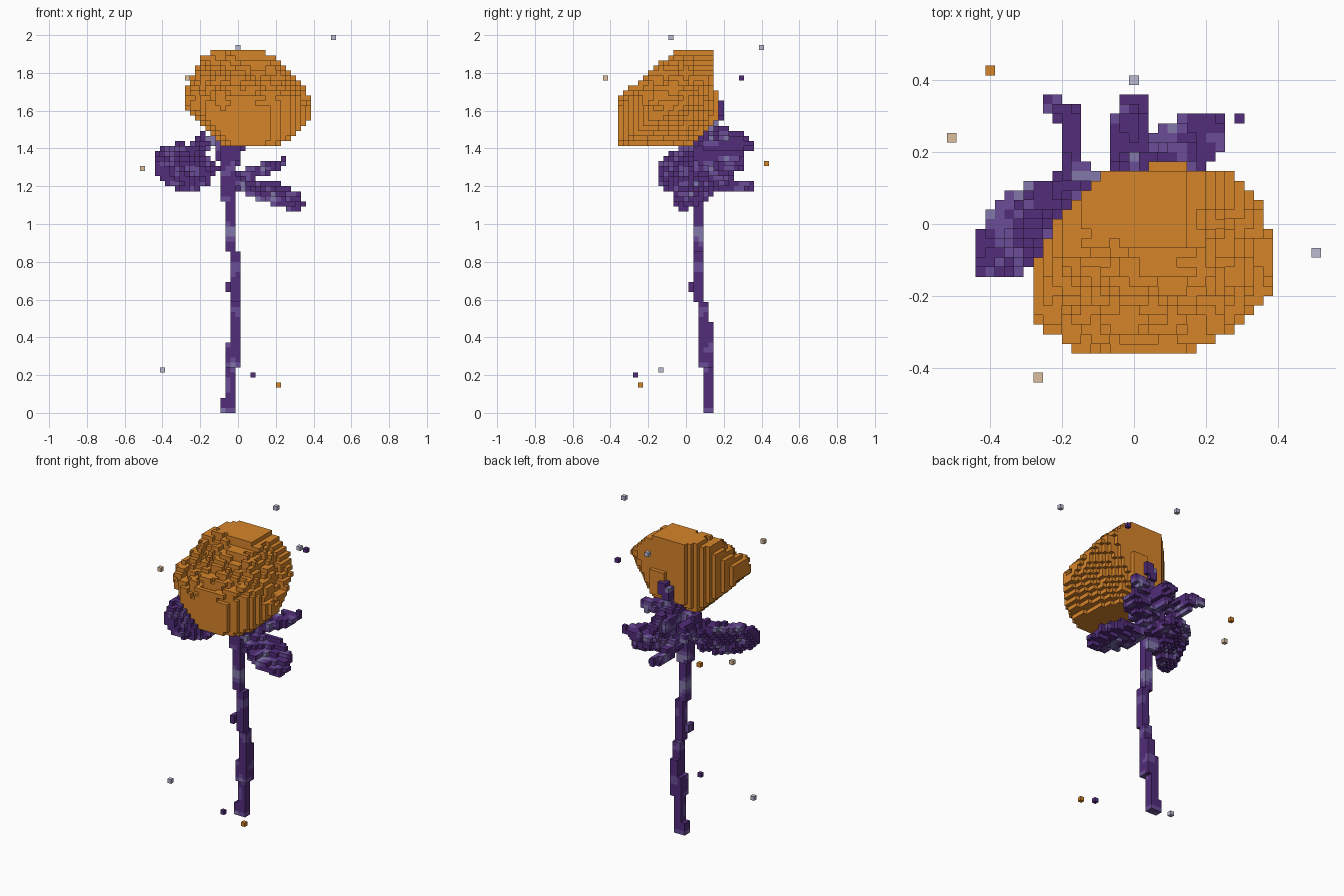
import bpy, bmesh, math
from mathutils import Vector, noise

if "Cube" in bpy.data.objects:
    bpy.data.objects.remove(bpy.data.objects["Cube"])

S = 2 / 75          # cell size
taken = set()       # cells already used by a part


def linear(c):
    c /= 255
    return c / 12.92 if c <= 0.04045 else ((c + 0.055) / 1.055) ** 2.4


def material(name, rgb):
    m = bpy.data.materials.new(name)
    m.use_nodes = True
    col = (*[linear(c) for c in rgb], 1)
    m.diffuse_color = col
    m.node_tree.nodes["Principled BSDF"].inputs["Base Color"].default_value = col
    return m


orange = material("orange", (214, 132, 42))
dark = material("dark purple", (82, 45, 122))
mid = material("mid purple", (106, 77, 150))
pale = material("pale purple", (130, 120, 170))
tan = material("tan", (218, 190, 158))
grey = material("grey", (188, 188, 212))
PURPLES = [dark, mid, pale]


def centre(c):
    return Vector((c[0] * S, c[1] * S, (c[2] + 0.5) * S))


def cell(p):
    return (round(p[0] / S), round(p[1] / S), int(p[2] / S))


def mottle(p):
    """Patchy purple shades."""
    n = noise.noise(p * 13 + Vector((3.1, 7.7, 1.3)))
    return 2 if n > 0.42 else 1 if n > 0.14 else 0


SIDES = [(1, 0, 0), (-1, 0, 0), (0, 1, 0), (0, -1, 0), (0, 0, 1), (0, 0, -1)]


def build(name, cells, mats, rule=lambda p: 0):
    """Make the outer skin of a set of cells."""
    cells = set(cells) - taken
    taken.update(cells)
    bm, verts = bmesh.new(), {}
    for c in sorted(cells):
        mid_p = centre(c)
        for d in SIDES:
            if tuple(a + b for a, b in zip(c, d)) in cells:
                continue
            n = Vector(d)
            u = Vector((d[1], d[2], d[0]))
            v = n.cross(u)
            face = []
            for i, j in ((-1, -1), (1, -1), (1, 1), (-1, 1)):
                q = mid_p + (n + u * i + v * j) * S / 2
                key = tuple(round(a / S * 2) for a in q)
                if key not in verts:
                    verts[key] = bm.verts.new(q)
                face.append(verts[key])
            bm.faces.new(face).material_index = rule(mid_p)
    mesh = bpy.data.meshes.new(name)
    bm.to_mesh(mesh)
    bm.free()
    for m in mats:
        mesh.materials.append(m)
    ob = bpy.data.objects.new(name, mesh)
    bpy.context.collection.objects.link(ob)


def fill(lo, hi, test):
    """Cells inside a box whose centres pass a test."""
    a, b = cell(lo), cell(hi)
    return {(x, y, z) for x in range(a[0], b[0] + 1) for y in range(a[1], b[1] + 1)
            for z in range(a[2], b[2] + 1) if test(centre((x, y, z)))}


def inside(x, y, poly):
    """Point in a convex counter-clockwise outline."""
    return all((bx - ax) * (y - ay) - (by - ay) * (x - ax) >= 0
               for (ax, ay), (bx, by) in zip(poly, poly[1:] + poly[:1]))


# Bloom: tilted cone with a broad face, trimmed by outlines, with petal ridges
FRONT = [(-.06, 1.41), (.28, 1.41), (.387, 1.49), (.387, 1.70), (.30, 1.83),
         (.12, 1.92), (-.14, 1.92), (-.21, 1.86), (-.28, 1.71), (-.28, 1.61), (-.19, 1.50)]
TOP = [(-.15, -.36), (.15, -.36), (.28, -.29), (.387, -.20), (.387, .08),
       (.30, .147), (-.07, .147), (-.20, .03), (-.28, -.11), (-.28, -.27)]
SIDE = [(-.34, 1.41), (.03, 1.41), (.11, 1.50), (.16, 1.56), (.147, 1.92),
        (-.05, 1.92), (-.24, 1.77), (-.36, 1.66), (-.36, 1.45)]


def bloom(p):
    if not (inside(p.x, p.z, FRONT) and inside(p.x, p.y, TOP) and inside(p.y, p.z, SIDE)):
        return False
    depth = -.657 * p.y + .754 * p.z
    a = p.x - .05 - .2 * (depth - 1.35)
    b = .754 * p.y + .657 * p.z - 1.018
    r, ang = math.hypot(a, b), math.atan2(b, a)
    wave = math.sin(r * 70 + 2 * ang + 3 * noise.noise(p * 10))
    relief = (.035 if wave > .2 else 0) + .02 * abs(noise.noise(p * 25))
    # the face leans to one side, and the underside tapers on the other
    if p.z > 2.115 - 1.15 * p.x + .29 * p.y - relief:
        return False
    if p.z < 1.34 - .956 * p.x - .146 * p.y:
        return False
    top = 1.505 - .8 * r ** 3 - relief
    return r < .36 and 1.04 + max(0, r - .15) * 1.1 < depth < top


build("bloom", fill((-.3, -.4, 1.42), (.4, .2, 1.95), bloom), [orange])
build("bloom_back_patch", fill((.053, .16, 1.56), (.134, .16, 1.69), lambda p: True), [orange])


def block(x0, x1, y0, y1, z0, z1):
    return fill((x0 - S, y0 - S, max(z0 - S, 0)), (x1 + S, y1 + S, z1 + S),
                lambda p: x0 < p.x < x1 and y0 < p.y < y1 and z0 < p.z < z1)


# Stem: stacked upright runs that step sideways, with small thorns
stem = set()
for run in [(-.065, -.015, .09, .14, 0, .25), (-.065, .01, .065, .14, .23, .37),
            (-.04, .01, .09, .14, .36, .48), (-.04, .01, .065, .115, .36, .60),
            (-.04, .01, .04, .09, .58, .86), (-.065, -.015, .04, .09, .84, 1.15),
            (-.09, -.015, .04, .115, 1.13, 1.46), (-.115, -.07, .065, .14, 1.33, 1.46),
            (-.09, -.06, .09, .14, 0, .08), (-.065, -.04, .015, .065, .64, .69)]:
    stem |= block(*run)
build("stem", stem, PURPLES, mottle)


def rod(a, b, r):
    """Cells along a straight rod."""
    a, b = Vector(a), Vector(b)
    ab = b - a

    def test(p):
        t = min(1, max(0, (p - a).dot(ab) / ab.length_squared))
        return (p - a - ab * t).length < r
    pad = Vector((r, r, r))
    lo = Vector(map(min, a, b)) - pad
    hi = Vector(map(max, a, b)) + pad
    return fill(lo, hi, test)


def leaf(c, length, width, thick, blunt=.6):
    """Flat leaf given by its half-length and half-width directions."""
    c, u, v = Vector(c), Vector(length), Vector(width)
    w = u.cross(v).normalized()
    v = w.cross(u).normalized() * v.length

    def test(p):
        q = p - c
        s, t = q.dot(u) / u.length_squared, q.dot(v) / v.length_squared
        bend = w * (.02 * t * t)
        return abs(s) < 1 and abs(t) < (1 - s * s) ** blunt and abs((q - bend).dot(w)) < thick
    pad = Vector([abs(a) + abs(b) + .03 for a, b in zip(u, v)])
    return fill(c - pad, c + pad, test)


# Leaves with their stalks
build("right_leaf", leaf((-.285, -.01, 1.31), (-.14, -.13, -.02), (-.04, .07, .12), .026, .45)
      | rod((-.06, .08, 1.29), (-.2, .09, 1.30), .024)
      | rod((-.24, .06, 1.39), (-.18, .12, 1.42), .028), PURPLES, mottle)
build("left_leaf", leaf((.18, .05, 1.15), (.165, -.055, -.06), (.03, .105, .03), .024)
      | rod((-.03, .07, 1.24), (.08, .09, 1.19), .03), PURPLES, mottle)
build("left_upper_leaf", leaf((.145, .22, 1.285), (.115, .07, .045), (-.03, .07, .0), .022)
      | rod((-.03, .08, 1.22), (.06, .15, 1.25), .028), PURPLES, mottle)
build("back_leaf", rod((-.02, .1, 1.25), (-.01, .22, 1.21), .04)
      | rod((-.01, .22, 1.21), (0, .33, 1.19), .03), PURPLES, mottle)
build("back_right_shoot", rod((-.05, .12, 1.42), (-.18, .15, 1.46), .028)
      | rod((-.18, .15, 1.46), (-.18, .30, 1.44), .028)
      | rod((-.18, .20, 1.39), (-.18, .32, 1.40), .026)
      | rod((-.18, .30, 1.44), (-.23, .34, 1.42), .028), PURPLES, mottle)

# Calyx and sepals behind the bloom
build("calyx", rod((-.04, .09, 1.36), (-.01, .13, 1.47), .06), PURPLES, mottle)
build("sepals", rod((.0, .13, 1.46), (.03, .175, 1.62), .036)
      | rod((-.01, .15, 1.42), (-.01, .28, 1.43), .055)
      | rod((0, .27, 1.43), (0, .34, 1.42), .03)
      | rod((-.01, .13, 1.33), (-.01, .28, 1.37), .03)
      | rod((0, .13, 1.46), (.13, .20, 1.49), .04), PURPLES, mottle)

# Loose floating specks
SPECKS = [(grey, .507, -.08, 1.99), (grey, 0, .40, 1.934), (tan, -.267, -.427, 1.774),
          (dark, .293, .293, 1.774), (orange, -.40, .427, 1.32), (tan, -.507, .24, 1.294),
          (grey, -.40, -.134, .227), (dark, .08, -.267, .20), (orange, .213, -.24, .147)]
for i, (m, *p) in enumerate(SPECKS):
    build(f"speck_{i + 1}", [cell(p)], [m])
